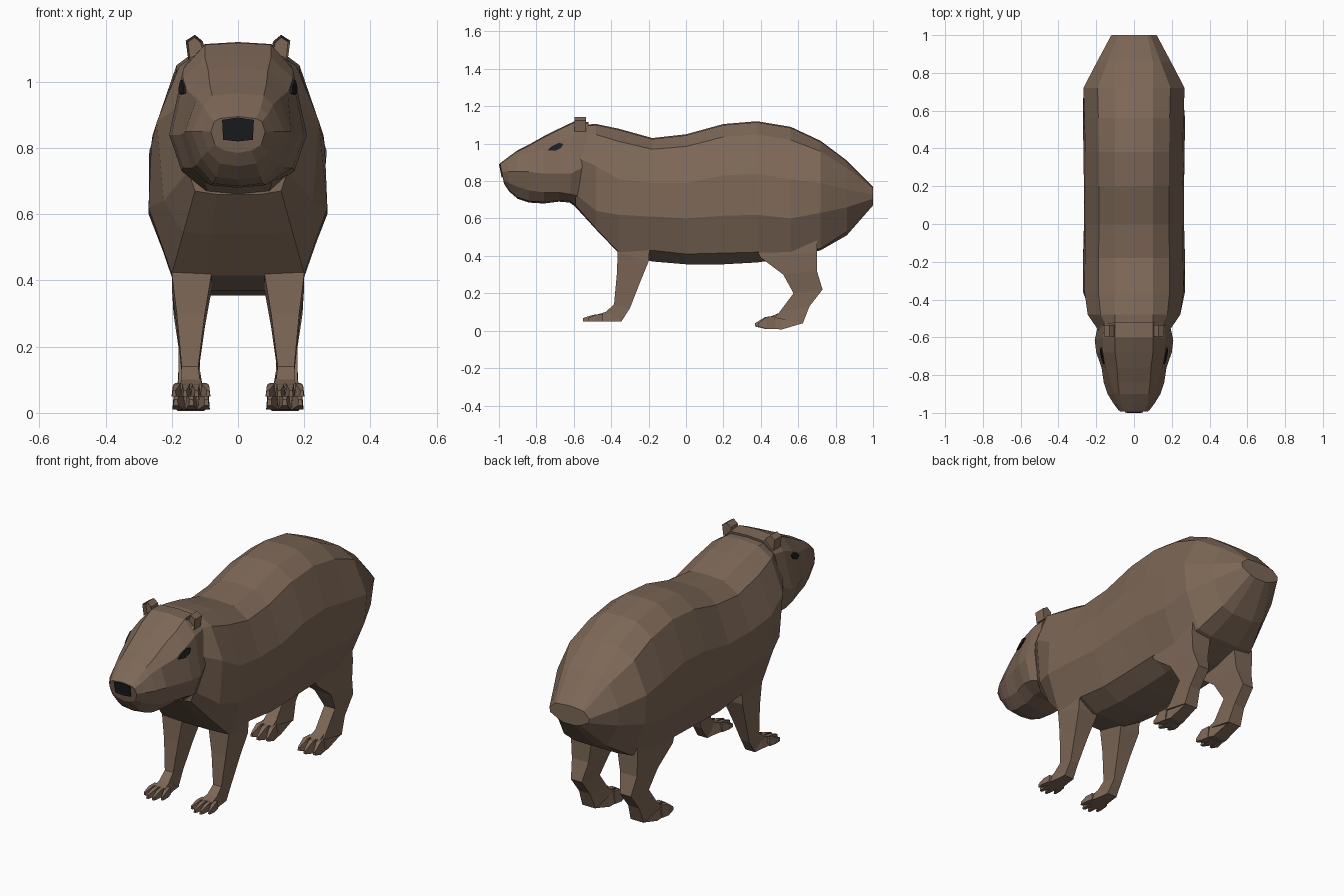
import bpy
import bmesh
from mathutils import Vector
from mathutils.bvhtree import BVHTree


def material(name, rgb):
    m = bpy.data.materials.new(name)
    m.diffuse_color = (*rgb, 1)
    return m


FUR = material("brown_fur", (0.205, 0.137, 0.095))
DARK = material("dark_nose_and_eye", (0.012, 0.013, 0.015))


def build(name, lofts, mat, mirror=False):
    """One object from one or more capped lofts; each loft is a list of point rings."""
    bm = bmesh.new()
    for rings in lofts:
        rows = [[bm.verts.new(p) for p in ring] for ring in rings]
        n = len(rows[0])
        for a, b in zip(rows, rows[1:]):
            for i in range(n):
                j = (i + 1) % n
                bm.faces.new((a[i], a[j], b[j], b[i]))
        bm.faces.new(rows[0][::-1])
        bm.faces.new(rows[-1])
    bmesh.ops.recalc_face_normals(bm, faces=bm.faces)
    me = bpy.data.meshes.new(name)
    bm.to_mesh(me)
    bm.free()
    me.materials.append(mat)
    ob = bpy.data.objects.new(name, me)
    bpy.context.collection.objects.link(ob)
    if mirror:
        ob.modifiers.new("Mirror", "MIRROR").use_mirror_merge = False
    return ob


def full_ring(half):
    """Close a half section (first and last points on the centre line)."""
    return half + [(-x, y, z) for x, y, z in half[-2:0:-1]]


# Body: y, top, (mid x, z), (low x, z), (bottom x, z), belly z
body_rows = [
    (-0.59, 1.10, 0.17, 0.93, 0.150, 0.73, 0.130, 0.67, 0.66),
    (-0.48, 1.105, 0.245, 0.88, 0.225, 0.64, 0.165, 0.545, 0.54),
    (-0.36, 1.08, 0.262, 0.81, 0.270, 0.62, 0.200, 0.42, 0.415),
    (-0.18, 1.03, 0.260, 0.79, 0.270, 0.61, 0.200, 0.43, 0.37),
    (0.00, 1.05, 0.258, 0.79, 0.265, 0.60, 0.200, 0.41, 0.355),
    (0.20, 1.105, 0.258, 0.83, 0.265, 0.615, 0.200, 0.415, 0.355),
    (0.38, 1.12, 0.258, 0.84, 0.268, 0.62, 0.200, 0.42, 0.365),
    (0.56, 1.09, 0.262, 0.81, 0.270, 0.60, 0.195, 0.41, 0.39),
    (0.72, 1.015, 0.268, 0.79, 0.255, 0.63, 0.175, 0.44, 0.43),
    (0.86, 0.91, 0.195, 0.755, 0.195, 0.66, 0.130, 0.53, 0.51),
    (1.00, 0.77, 0.120, 0.73, 0.115, 0.705, 0.065, 0.68, 0.67),
]
rings = []
for y, top, xm, zm, xl, zl, xb, zb, belly in body_rows:
    flat = min(0.1, xm * 0.6)
    rings.append(full_ring([
        (0, y, top), (flat, y, top - 0.006),
        (max(xm * 0.72, flat), y, top - 0.25 * (top - zm)),
        (xm, y, zm), (xl, y, zl), (xb, y, zb), (xb * 0.5, y, belly), (0, y, belly)]))
build("body", [rings], FUR)

# Head: y, lean, top, top half width, (brow z, x), (cheek z, x), (jaw z, x), chin z
head_rows = [
    (-0.52, -0.15, 1.115, 0.100, 1.05, 0.160, 0.87, 0.195, 0.72, 0.155, 0.66),
    (-0.60, -0.05, 1.118, 0.100, 1.04, 0.165, 0.84, 0.208, 0.73, 0.170, 0.685),
    (-0.68, 0.00, 1.080, 0.100, 1.01, 0.165, 0.84, 0.200, 0.74, 0.165, 0.69),
    (-0.76, 0.00, 1.040, 0.090, 0.97, 0.150, 0.84, 0.172, 0.74, 0.140, 0.68),
    (-0.84, 0.00, 0.995, 0.085, 0.95, 0.125, 0.85, 0.160, 0.75, 0.125, 0.685),
    (-0.90, 0.00, 0.965, 0.078, 0.93, 0.105, 0.85, 0.140, 0.77, 0.110, 0.705),
    (-0.955, 0.05, 0.925, 0.068, 0.90, 0.090, 0.85, 0.108, 0.79, 0.092, 0.745),
    (-0.995, 0.20, 0.895, 0.055, 0.88, 0.072, 0.85, 0.082, 0.81, 0.070, 0.785),
]
rings = []
for y, lean, top, xt, zw, xw, zc, xc, zj, xj, chin in head_rows:
    half = [(0, top), (xt, top - 0.006), (xw, zw), (xc, zc), (xj, zj),
            (xj * 0.6, chin + 0.008), (0, chin)]
    rings.append(full_ring([(x, y + lean * (top - z), z) for x, z in half]))
head = build("head", [rings], FUR)

# Nose plate on the tip of the muzzle
nose = [(-0.048, 0.885), (0, 0.892), (0.048, 0.885), (0.045, 0.825), (0, 0.82), (-0.045, 0.825)]
build("nose", [[[(x, -0.995 + d + 0.2 * (0.895 - z), z) for x, z in nose]
                for d in (0.003, -0.006)]], DARK)

# Eyes: thin plates that follow the head surface
tree = BVHTree.FromPolygons([v.co for v in head.data.vertices],
                            [p.vertices for p in head.data.polygons])
eye = [(-0.74, 0.965), (-0.72, 0.985), (-0.68, 1.005), (-0.655, 0.998),
       (-0.67, 0.975), (-0.70, 0.962)]


def on_head(y, z, lift):
    x = tree.ray_cast(Vector((1, y, z)), Vector((-1, 0, 0)))[0].x
    return (x + lift, y, z)


build("eye", [[[on_head(y, z, d) for y, z in eye] for d in (-0.002, 0.007)]], DARK, True)

# Ears: small prisms with a hollow front
ear_shape = [(0.098, 1.085), (0.106, 1.122), (0.130, 1.142), (0.158, 1.124), (0.150, 1.065)]
ear = build("ear", [[[(x, y, z) for x, z in ear_shape] for y in (-0.595, -0.535)]], FUR, True)
bm = bmesh.new()
bm.from_mesh(ear.data)
front = [f for f in bm.faces if f.normal.y < -0.9]
bmesh.ops.inset_individual(bm, faces=front, thickness=0.008, depth=-0.02)
bm.to_mesh(ear.data)
bm.free()


# Legs: front edge (y, z), back edge (y, z), inner x, outer x
def leg(name, rows):
    build(name, [[[(xi, yf, zf), (xo, yf, zf), (xo, yb, zb), (xi, yb, zb)]
                  for yf, zf, yb, zb, xi, xo in rows]], FUR, True)


leg("front_leg", [
    (-0.355, 0.50, -0.19, 0.50, 0.09, 0.200),
    (-0.365, 0.42, -0.20, 0.37, 0.08, 0.200),
    (-0.370, 0.30, -0.245, 0.26, 0.10, 0.185),
    (-0.385, 0.14, -0.30, 0.12, 0.12, 0.170),
    (-0.430, 0.10, -0.345, 0.05, 0.115, 0.172)])
leg("rear_leg", [
    (0.36, 0.46, 0.70, 0.50, 0.09, 0.195),
    (0.40, 0.39, 0.70, 0.42, 0.08, 0.200),
    (0.52, 0.30, 0.70, 0.32, 0.095, 0.195),
    (0.575, 0.20, 0.73, 0.22, 0.115, 0.180),
    (0.50, 0.10, 0.66, 0.13, 0.115, 0.180),
    (0.47, 0.07, 0.625, 0.04, 0.105, 0.185)])


def slab(rows):
    """Loft of boxes: y, centre x, half width, low z, high z; narrower on top."""
    return [[(c - w, y, lo), (c + w, y, lo), (c + w * 0.7, y, hi), (c - w * 0.7, y, hi)]
            for y, c, w, lo, hi in rows]


# Feet: a palm with splayed, tapering toes
def foot(name, palm, toes, y0, length, lo, hi, tip_lo):
    parts = [slab(palm)]
    for base, tip, reach, half in toes:
        end = y0 - length * reach
        parts.append(slab([
            (y0, base, half, lo, hi),
            (y0 * 0.5 + end * 0.5, (base + tip) / 2, half * 1.1, lo, hi * 0.94),
            (end, tip, half * 0.45, tip_lo, tip_lo + 0.018)]))
    build(name, parts, FUR, True)


foot("front_foot",
     [(-0.345, 0.143, 0.03, 0.05, 0.065), (-0.40, 0.143, 0.036, 0.05, 0.11),
      (-0.47, 0.141, 0.048, 0.05, 0.088)],
     [(0.105, 0.090, 0.75, 0.013), (0.130, 0.125, 1.0, 0.014),
      (0.155, 0.160, 1.0, 0.014), (0.180, 0.193, 0.75, 0.013)],
     -0.445, 0.105, 0.05, 0.09, 0.05)
foot("rear_foot",
     [(0.625, 0.145, 0.035, 0.04, 0.055), (0.51, 0.143, 0.04, 0.006, 0.10),
      (0.45, 0.141, 0.05, 0.014, 0.075)],
     [(0.110, 0.095, 0.85, 0.016), (0.141, 0.141, 1.0, 0.017), (0.173, 0.188, 0.85, 0.016)],
     0.475, 0.105, 0.01, 0.078, 0.022)
